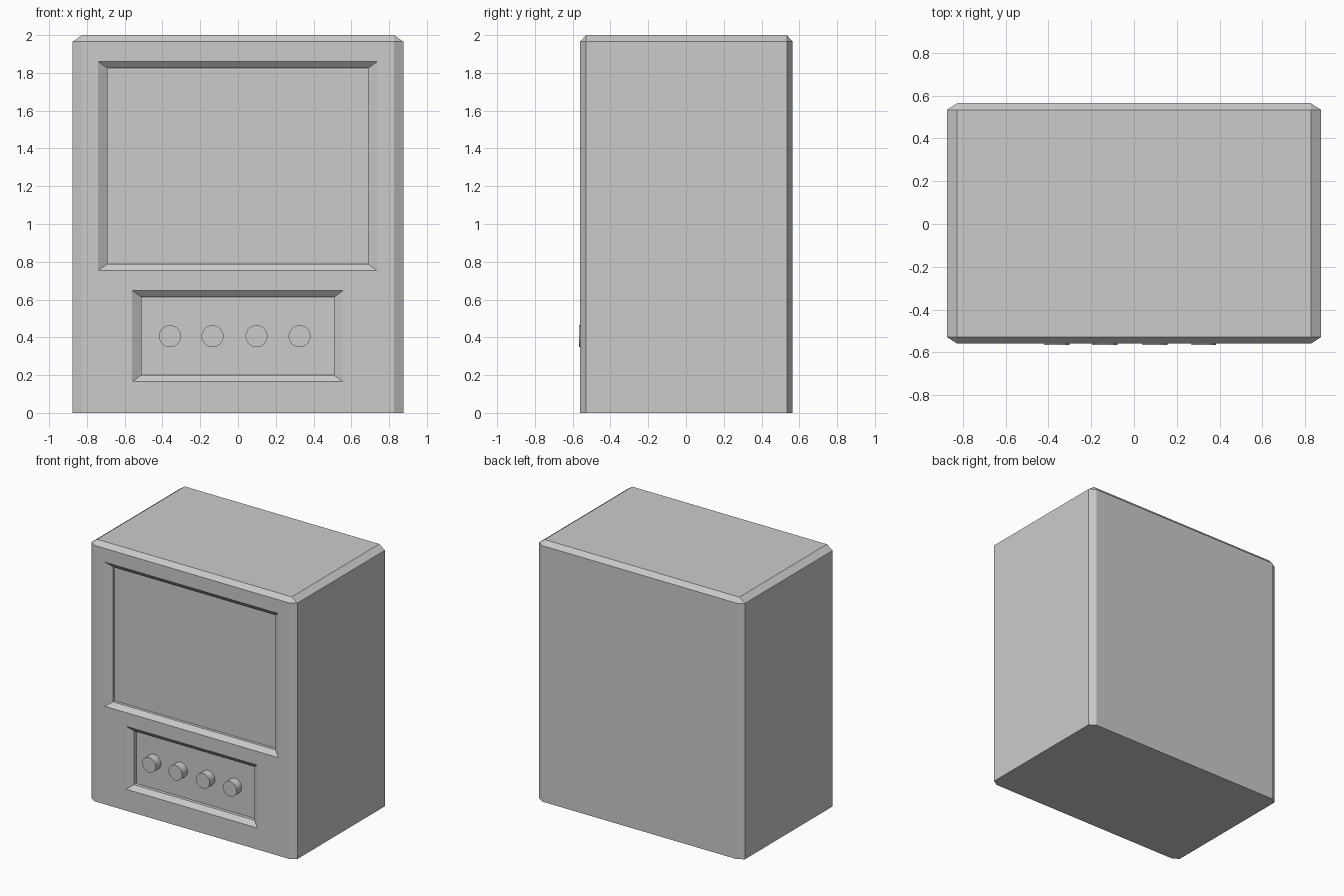
import bpy, bmesh, math
from mathutils import Vector

if "Cube" in bpy.data.objects:
    bpy.data.objects.remove(bpy.data.objects["Cube"])

FRONT, BACK = -0.56, 0.565
CHAMFER = Vector((0.048, 0.031, 0.035))   # chamfer width along each axis


def make_object(name, bm):
    bmesh.ops.recalc_face_normals(bm, faces=bm.faces)
    mesh = bpy.data.meshes.new(name)
    bm.to_mesh(mesh)
    bm.free()
    obj = bpy.data.objects.new(name, mesh)
    bpy.context.collection.objects.link(obj)
    return obj


def recess_cutter(name, x0, x1, z0, z1, depth):
    """Tapered rim followed by a straight wall, as lofted rectangles."""
    bm = bmesh.new()
    cx, cy, cz = CHAMFER
    rings = []
    for grow, y in ((1, FRONT - cy), (-1, FRONT + cy), (-1, FRONT + depth)):
        gx, gz = grow * cx, grow * cz
        corners = ((x0 - gx, z0 - gz), (x1 + gx, z0 - gz),
                   (x1 + gx, z1 + gz), (x0 - gx, z1 + gz))
        rings.append([bm.verts.new((x, y, z)) for x, z in corners])
    for a, b in zip(rings, rings[1:]):
        for i in range(4):
            j = (i + 1) % 4
            bm.faces.new((a[i], a[j], b[j], b[i]))
    bm.faces.new(rings[0])
    bm.faces.new(rings[-1])
    obj = make_object(name, bm)
    obj.hide_render = True
    obj.display_type = 'WIRE'
    return obj


# Cabinet: box chamfered on all but the bottom edges, bevelled in scaled space
size = Vector((1.75, BACK - FRONT, 2.0))
bm = bmesh.new()
bmesh.ops.create_cube(bm, size=1)
bmesh.ops.scale(bm, verts=bm.verts, vec=[s / c for s, c in zip(size, CHAMFER)])
edges = [e for e in bm.edges if any(v.co.z > 0 for v in e.verts)]
bmesh.ops.bevel(bm, geom=edges, offset=1, segments=1, profile=0.5,
                affect='EDGES', offset_type='OFFSET')
bmesh.ops.scale(bm, verts=bm.verts, vec=CHAMFER)
bmesh.ops.translate(bm, verts=bm.verts, vec=(0, (FRONT + BACK) / 2, 1))
cabinet = make_object("cabinet", bm)

# Screen and control panel recesses
for cutter in (recess_cutter("screen_cutter", -0.74, 0.737, 0.753, 1.86, 0.053),
               recess_cutter("panel_cutter", -0.56, 0.557, 0.165, 0.648, 0.057)):
    mod = cabinet.modifiers.new(cutter.name, 'BOOLEAN')
    mod.operation = 'DIFFERENCE'
    mod.solver = 'EXACT'
    mod.object = cutter

# Row of four control knobs
for x in (-0.36, -0.135, 0.098, 0.326):
    bpy.ops.mesh.primitive_cylinder_add(
        vertices=32, radius=0.058, depth=0.075,
        location=(x, -0.566 + 0.0375, 0.406), rotation=(math.pi / 2, 0, 0))
    bpy.context.object.name = "control_knob"
    bpy.ops.object.shade_smooth_by_angle()
